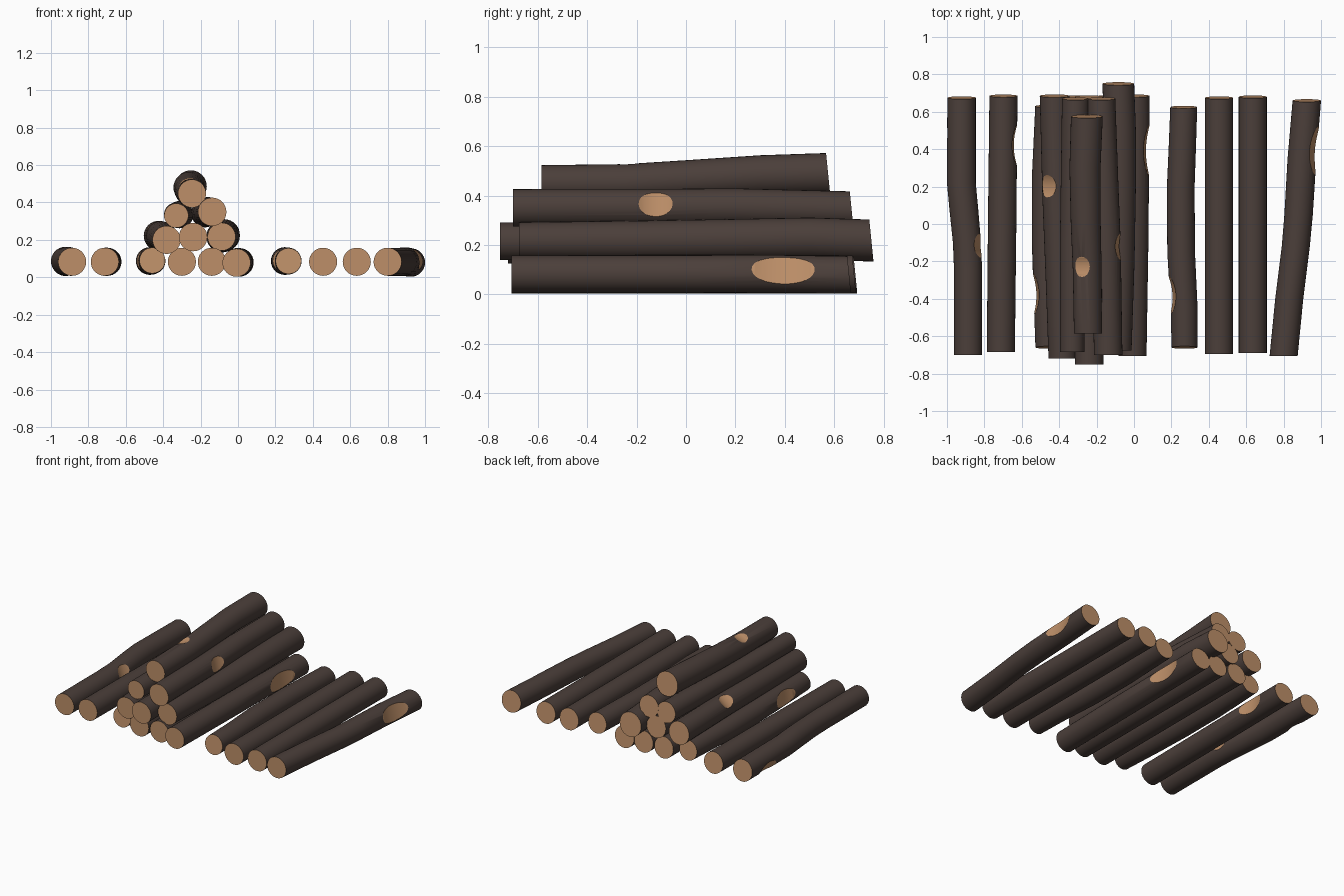
import bpy, bmesh, math
from mathutils import Vector, Matrix

if "Cube" in bpy.data.objects:
    bpy.data.objects.remove(bpy.data.objects["Cube"])


def material(name, color):
    m = bpy.data.materials.new(name)
    m.diffuse_color = (*color, 1)
    m.use_nodes = True
    m.node_tree.nodes["Principled BSDF"].inputs["Base Color"].default_value = m.diffuse_color
    return m


BARK = material("dark bark", (0.07, 0.049, 0.042))
WOOD = material("cut wood", (0.51, 0.275, 0.14))
SIDES = 32


def add_object(name, bm, mats):
    me = bpy.data.meshes.new(name)
    bm.normal_update()
    bm.to_mesh(me)
    bm.free()
    for m in mats:
        me.materials.append(m)
    ob = bpy.data.objects.new(name, me)
    bpy.context.collection.objects.link(ob)
    return ob


def activate(ob):
    bpy.ops.object.select_all(action='DESELECT')
    ob.select_set(True)
    bpy.context.view_layer.objects.active = ob


def axis_at(path, y):
    """Point (x, y, z) and radius on the log's centre line."""
    for a, b in zip(path, path[1:]):
        if y <= b[1]:
            t = (y - a[1]) / (b[1] - a[1])
            return [p + (q - p) * t for p, q in zip(a, b)]
    return list(path[-1])


def make_log(name, path, patches=(), front_tilt=0.0, back_tilt=0.1):
    """path: (x, y, z, radius) from front to back; patches: (y, angle, half length, depth)."""
    bm = bmesh.new()
    rings = []
    for i, (x, y, z, r) in enumerate(path):
        tilt = front_tilt if i == 0 else -back_tilt if i == len(path) - 1 else 0
        ring = []
        for k in range(SIDES):
            a = 2 * math.pi * k / SIDES
            dx, dz = r * math.cos(a), r * math.sin(a)
            ring.append(bm.verts.new((x + dx, y + dz * tilt, z + dz)))
        rings.append(ring)
    for a, b in zip(rings, rings[1:]):
        for k in range(SIDES):
            n = (k + 1) % SIDES
            bm.faces.new((a[k], b[k], b[n], a[n]))
    # sawn ends
    for cap in (rings[0], rings[-1]):
        bm.faces.new(cap).material_index = 1
    bmesh.ops.recalc_face_normals(bm, faces=bm.faces)
    log = add_object(name, bm, (BARK, WOOD))

    # shallow axe cuts, shaved by a large cylinder lying across the log
    for y, angle, half, depth in patches:
        x, y, z, r = axis_at(path, y)
        a = math.radians(angle)
        out = Vector((math.cos(a), 0, math.sin(a)))
        along = Vector((0, 1, 0))
        big = (half ** 2 + depth ** 2) / (2 * depth)
        centre = Vector((x, y, z)) + out * (r - depth + big)
        rot = Matrix((along, out, along.cross(out))).transposed().to_4x4()
        cb = bmesh.new()
        bmesh.ops.create_cone(cb, cap_ends=True, segments=96, radius1=big, radius2=big,
                              depth=0.4, matrix=Matrix.Translation(centre) @ rot)
        bmesh.ops.recalc_face_normals(cb, faces=cb.faces)
        cutter = add_object("axe_cutter", cb, (WOOD,))
        cutter.hide_render = True
        mod = log.modifiers.new("axe cut", 'BOOLEAN')
        mod.operation = 'DIFFERENCE'
        mod.solver = 'EXACT'
        mod.material_mode = 'TRANSFER'
        mod.object = cutter
        activate(log)
        bpy.ops.object.modifier_apply(modifier=mod.name)
        bpy.data.objects.remove(cutter)
    activate(log)
    bpy.ops.object.shade_smooth_by_angle(angle=math.radians(25))


G = 0.083  # centre height of logs on the ground

# loose logs on the left
make_log("left_outer_log",
         [(-.887, -.70, G, .075), (-.887, -.25, G, .075), (-.893, -.10, G, .075), (-.91, .08, G + .003, .077),
          (-.923, .22, G + .003, .077), (-.922, .675, G, .076)],
         [(-.11, 22, .065, .016), (.48, 215, .09, .018)])
make_log("left_inner_log",
         [(-.712, -.685, G, .075), (-.705, 0, G, .076), (-.698, .685, G, .075)],
         [(.42, 5, .11, .022)])

# bottom row of the pile
make_log("pile_bottom_log_1",
         [(-.458, -.66, .09, .069), (-.465, -.35, .087, .073), (-.472, -.1, .087, .074),
          (-.472, .25, .087, .074), (-.458, .63, .087, .07)],
         [(-.38, 172, .11, .022)], front_tilt=0.1)
make_log("pile_bottom_log_2", [(-.30, -.69, G, .075), (-.30, .68, G, .075)])
make_log("pile_bottom_log_3", [(-.14, -.69, G, .075), (-.14, .68, G, .075)])
make_log("pile_bottom_log_4",
         [(-.008, -.705, .078, .075), (0, -.1, .08, .077), (.008, .685, .08, .076)],
         [(.39, 7, .137, .024)])

# second row
make_log("pile_second_log_1",
         [(-.382, -.72, .20, .075), (-.395, -.3, .21, .077), (-.412, .15, .222, .078), (-.424, .685, .222, .08)],
         [(.2, 130, .06, .016)])
make_log("pile_second_log_2", [(-.24, -.752, .215, .076), (-.24, .68, .215, .076)])
make_log("pile_second_log_3",
         [(-.088, -.675, .217, .075), (-.077, -.2, .218, .08), (-.073, .2, .222, .083),
          (-.075, .5, .226, .085), (-.084, .75, .218, .085)])

# third row
make_log("pile_third_log_1",
         [(-.33, -.685, .33, .065), (-.328, -.1, .333, .068), (-.312, .67, .335, .073)])
make_log("pile_third_log_2",
         [(-.138, -.70, .35, .076), (-.148, -.1, .35, .077), (-.16, .2, .352, .077), (-.175, .67, .342, .075)],
         [(-.12, 13, .07, .018)])

# top log, rising to the back
make_log("pile_top_log",
         [(-.246, -.585, .448, .075), (-.25, -.25, .45, .077), (-.258, 0, .463, .08),
          (-.262, .3, .48, .083), (-.252, .575, .487, .085)],
         [(-.235, 112, .052, .012)])

# loose logs on the right
make_log("right_log_1",
         [(.27, -.66, .087, .069), (.268, -.45, .087, .072), (.252, -.15, .087, .074),
          (.25, .2, .087, .074), (.258, .4, .087, .073), (.266, .625, .087, .072)],
         [(-.39, 170, .1, .022)], front_tilt=0.1)
make_log("right_log_2", [(.455, -.695, G, .075), (.455, .675, G, .075)])
make_log("right_log_3", [(.635, -.69, G, .075), (.635, .68, G, .075)])
make_log("right_outer_log",
         [(.80, -.705, G, .075), (.83, -.4, G, .075), (.865, -.12, G, .075), (.88, .05, G, .076),
          (.898, .35, G, .077), (.924, .66, G - .004, .076)],
         [(.37, 15, .125, .023)])
